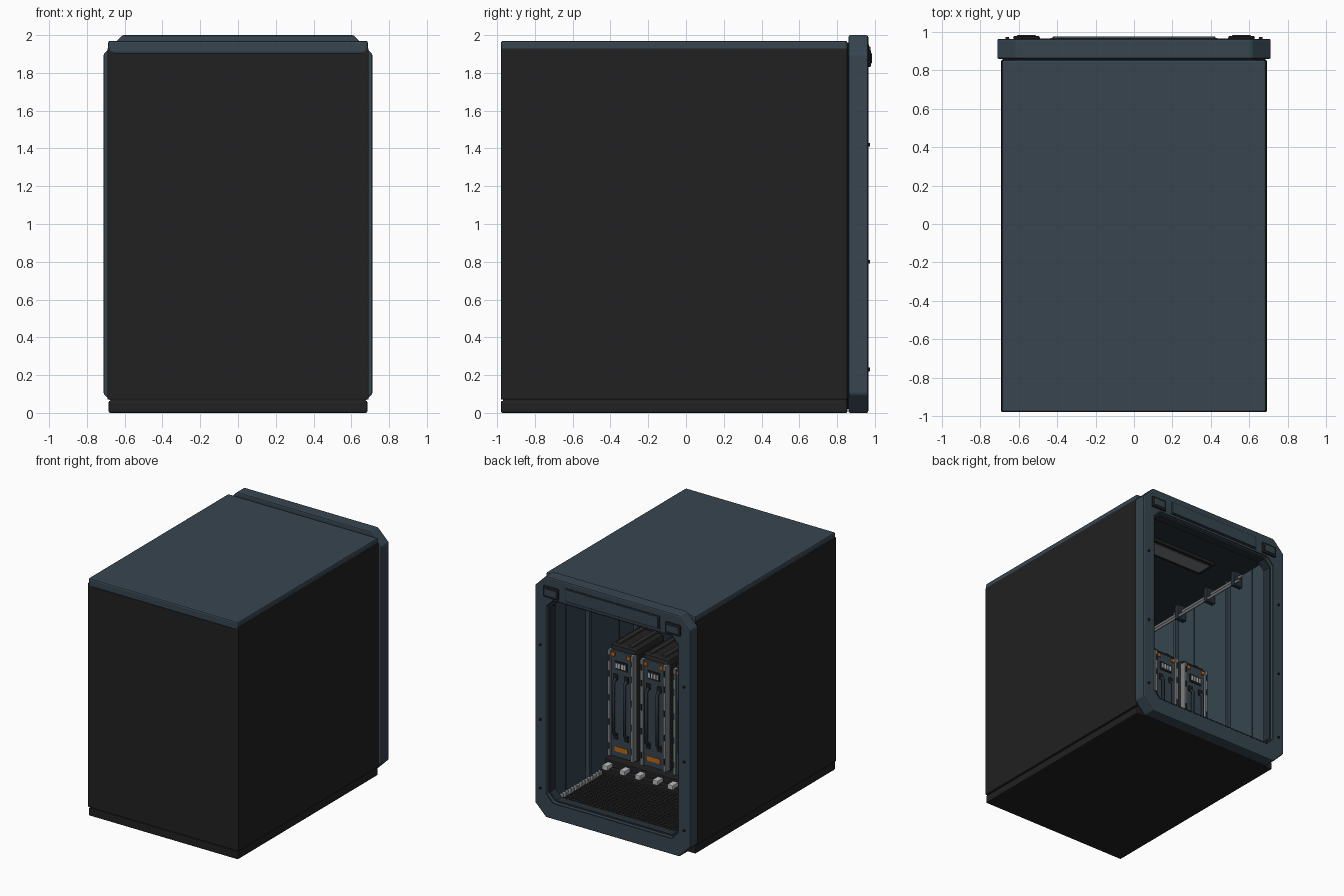
import bpy, bmesh, math
from mathutils import Vector

cube = bpy.data.objects.get("Cube")
if cube:
    bpy.data.objects.remove(cube, do_unlink=True)


def material(name, r, g, b):
    m = bpy.data.materials.new(name)
    m.use_nodes = True
    m.diffuse_color = (r, g, b, 1)
    m.node_tree.nodes["Principled BSDF"].inputs["Base Color"].default_value = (r, g, b, 1)
    return m


BLUE = material("slate_blue", .038, .06, .08)
DEEP = material("deep_slate", .02, .03, .04)
BLACK = material("black", .015, .015, .015)
MESH = material("charcoal", .03, .03, .032)
GREY = material("grey", .2, .21, .22)
PALE = material("pale_grey", .5, .52, .54)
ORANGE = material("orange", .5, .14, .01)


def finish(name, bm, mat, bevel=0):
    bmesh.ops.recalc_face_normals(bm, faces=bm.faces)
    me = bpy.data.meshes.new(name)
    bm.to_mesh(me)
    bm.free()
    me.materials.append(mat)
    ob = bpy.data.objects.new(name, me)
    bpy.context.collection.objects.link(ob)
    if bevel:
        mod = ob.modifiers.new("bevel", 'BEVEL')
        mod.width = bevel
        mod.segments = 2
        mod.limit_method = 'ANGLE'
    return ob


def add_box(bm, x, y, z):
    """Box from three (low, high) ranges."""
    verts = bmesh.ops.create_cube(bm, size=1)["verts"]
    for v in verts:
        v.co = [(a + b) / 2 + c * (b - a) for c, (a, b) in zip(v.co, (x, y, z))]


def box(name, x, y, z, mat, bevel=0):
    return boxes(name, [(x, y, z)], mat, bevel)


def boxes(name, ranges, mat, bevel=0):
    bm = bmesh.new()
    for r in ranges:
        add_box(bm, *r)
    return finish(name, bm, mat, bevel)


def mirrored(x):
    """The range and its mirror image across x = 0."""
    return [x, (-x[1], -x[0])]


def octagon(hx, z0, z1, c):
    return [(-hx + c, z0), (hx - c, z0), (hx, z0 + c), (hx, z1 - c),
            (hx - c, z1), (-hx + c, z1), (-hx, z1 - c), (-hx, z0 + c)]


def ring(name, outer, inner, y0, y1, mat, bevel=0):
    """Extruded band between two matching outlines in the xz plane."""
    bm = bmesh.new()
    loops = [[bm.verts.new((x, y, z)) for x, z in pts]
             for pts, y in ((outer, y0), (outer, y1), (inner, y1), (inner, y0))]
    for a, b in zip(loops, loops[1:] + loops[:1]):
        for i in range(len(outer)):
            j = (i + 1) % len(outer)
            bm.faces.new((a[i], a[j], b[j], b[i]))
    return finish(name, bm, mat, bevel)


def tube(name, paths, radius, mat):
    cu = bpy.data.curves.new(name, 'CURVE')
    cu.dimensions = '3D'
    cu.bevel_depth = radius
    cu.bevel_resolution = 2
    cu.use_fill_caps = True
    for path in paths:
        sp = cu.splines.new('POLY')
        sp.points.add(len(path) - 1)
        for p, co in zip(sp.points, path):
            p.co = (*co, 1)
    ob = bpy.data.objects.new(name, cu)
    cu.materials.append(mat)
    bpy.context.collection.objects.link(ob)
    return ob


# Outer case
LENGTH = (-.98, .855)
box("base", (-.685, .685), LENGTH, (0, .064), BLACK, .008)
box("base_seam", (-.675, .675), (-.97, .85), (.05, .08), BLACK)
box("roof", (-.688, .688), LENGTH, (1.9, 1.97), BLUE, .012)
box("front_panel", (-.685, .685), (-.98, -.95), (.07, 1.905), BLACK, .006)
for side, x in zip(("left", "right"), mirrored((.655, .692))):
    box(side + "_side_panel", x, LENGTH, (.07, 1.93), BLACK, .006)

# Inner lining
for side, x in zip(("left", "right"), mirrored((.61, .656))):
    box(side + "_lining", x, (-.9, .86), (.08, 1.9), BLUE)
    xs = (x[0] - .004, x[1]) if x[0] > 0 else (x[0], x[1] + .004)
    boxes(side + "_lining_seams", [(xs, (y, y + .008), (.13, 1.84)) for y in (-.5, 0, .7)], DEEP)
box("rear_lining", (-.65, .65), (-.95, -.9), (.08, 1.9), DEEP)
box("ceiling", (-.65, .65), (-.92, .86), (1.84, 1.9), DEEP)
box("floor", (-.65, .65), (-.92, .86), (.06, .11), BLACK)

# Opening frame
opening = octagon(.6, .14, 1.81, .06)
ring("opening_frame", octagon(.712, 0, 2, .1), opening, .86, .965, BLUE, .01)
ring("frame_gasket", octagon(.6, .14, 1.81, .06), octagon(.588, .152, 1.798, .056), .87, .94, DEEP)
ring("frame_trim", octagon(.612, .128, 1.822, .064), octagon(.604, .136, 1.814, .062), .96, .967, DEEP)
ring("case_seal", octagon(.685, .02, 1.96, .06), octagon(.62, .12, 1.84, .06), .85, .864, BLACK)
box("header_outline", (-.435, .435), (.96, .969), (1.835, 1.95), DEEP, .003)
box("header_plate", (-.425, .425), (.96, .978), (1.845, 1.94), BLUE, .008)
boxes("corner_pads", [(x, (.96, .98), (1.83, 1.925)) for x in mirrored((.49, .63))], BLACK, .012)
boxes("corner_pad_plates", [(x, (.96, .984), (1.85, 1.905)) for x in mirrored((.51, .61))], BLUE, .004)
bm = bmesh.new()
for s in (-1, 1):
    for z in (.23, .8, 1.42):
        made = bmesh.ops.create_cone(bm, cap_ends=True, segments=12, radius1=.012,
                                     radius2=.009, depth=.02)["verts"]
        for v in made:
            v.co = Vector((v.co.x + s * .66, .965 - v.co.z * -1, v.co.y + z))
finish("frame_screws", bm, BLACK)

# Floor grating, edge racks and threshold strip
GRID_X = [-.54 + i * .036 for i in range(31)]
GRID_Y = [.3 + i * .036 for i in range(16)]
grid = [((x - .006, x + .006), (.29, .86), (.11, .128)) for x in GRID_X]
grid += [((-.55, .55), (y - .006, y + .006), (.11, .126)) for y in GRID_Y]
boxes("floor_grating", grid, MESH)
boxes("floor_edge_racks", [(x, (y, y + .02), (.11, .145)) for y in GRID_Y
                           for x in mirrored((.56, .585))], PALE)
box("threshold_strip", (-.565, .565), (.868, .9), (.11, .15), ORANGE)

# Wall posts, ceiling rails and lamp
boxes("wall_posts", [(x, (y - .015, y + .015), (.11, 1.84))
                     for y in (-.2, .43) for x in mirrored((.575, .612))], BLUE, .005)
tube("ceiling_rails", [[(s * x, -.88, z), (s * x, .64, z)] for s in (-1, 1)
                       for x, z in ((.56, 1.79), (.53, 1.74))], .012, GREY)
boxes("rail_brackets", [(x, (y - .02, y + .02), (1.715, 1.84)) for y in (-.5, -.1, .25, .58)
                        for x in mirrored((.515, .6))], DEEP, .006)
box("lamp_housing", (-.32, .32), (.41, .6), (1.81, 1.84), BLACK, .006)
box("lamp_panel", (-.29, .29), (.44, .57), (1.804, 1.812), GREY)

# Mounting rail under the modules
box("module_plinth", (-.58, .58), (-.35, .24), (.11, .22), BLACK, .008)
box("mounting_rail", (-.58, .58), (.24, .29), (.11, .17), BLACK, .008)

# Tall removable modules in a row
FRONT = .2
for n, c in enumerate((-.45, -.15, .15, .45), 1):
    tag = f"module_{n}_"

    def at(a, b):
        return (c + a, c + b)

    def pair(a, b):
        return [at(a, b), at(-b, -a)]

    box(tag + "body", at(-.125, .125), (-.2, FRONT - .01), (.22, 1.16), BLACK, .035)
    boxes(tag + "top_ribs", [(x, (-.18, FRONT - .04), (1.13, 1.175)) for x in pair(.04, .075)], MESH, .008)
    box(tag + "face", at(-.1, .1), (.15, FRONT + .005), (.24, 1.12), BLUE, .006)
    boxes(tag + "side_strips", [(x, (.15, FRONT + .02), (.24, 1.12)) for x in pair(.092, .118)], GREY, .004)
    boxes(tag + "side_strip_slots", [(x, (FRONT, FRONT + .024), (z, z + .05))
                                     for x in pair(.1, .11) for z in (.3, .5, .7, .9, 1.03)], DEEP)
    tube(tag + "handles", [[(c + s * .05, FRONT, .42), (c + s * .05, FRONT + .035, .45),
                            (c + s * .05, FRONT + .035, .87), (c + s * .05, FRONT, .9)]
                           for s in (-1, 1)], .013, DEEP)
    boxes(tag + "handle_mounts", [(x, (FRONT, FRONT + .015), (z, z + .05))
                                  for x in pair(.03, .07) for z in (.39, .88)], BLACK, .004)
    box(tag + "display", at(-.055, .055), (FRONT, FRONT + .012), (.97, 1.04), BLACK)
    boxes(tag + "display_cells", [((c + x, c + x + .017), (FRONT, FRONT + .016), (.985, 1.025))
                                  for x in (-.046, -.021, .004, .029)], PALE)
    box(tag + "label", at(-.06, .06), (FRONT, FRONT + .01), (.29, .33), ORANGE)
    boxes(tag + "latches", [(x, (FRONT, FRONT + .016), (1.075, 1.105)) for x in pair(.055, .085)], ORANGE)
    boxes(tag + "feet_clamps", [(x, (.21, .31), (.16, .2)) for x in pair(.055, .105)], PALE, .006)
